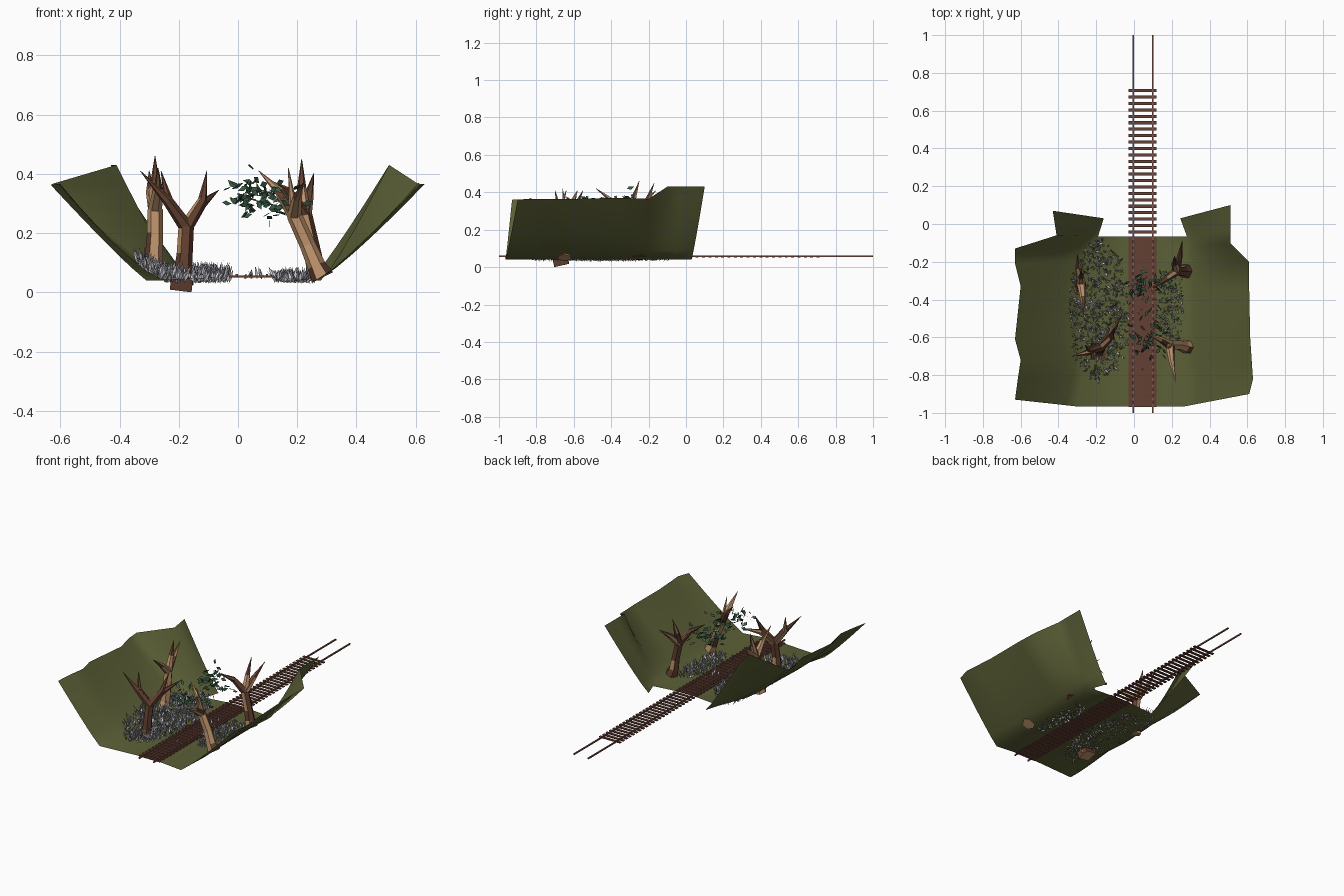
import bpy, bmesh, math, random
from mathutils import Vector, Matrix, Euler

if "Cube" in bpy.data.objects:
    bpy.data.objects.remove(bpy.data.objects["Cube"])

random.seed(4)


def material(name, rgb):
    m = bpy.data.materials.new(name)
    m.diffuse_color = (*rgb, 1)
    m.use_nodes = True
    m.node_tree.nodes["Principled BSDF"].inputs["Base Color"].default_value = m.diffuse_color
    return m


OLIVE = material("olive_ground", (0.107, 0.117, 0.037))
SOIL = material("red_brown_wood", (0.125, 0.050, 0.034))
RAIL = material("rail_brown", (0.22, 0.095, 0.068))
BARK = material("dark_bark", (0.125, 0.052, 0.030))
TAN = material("tan_bark", (0.50, 0.285, 0.145))
LEAF = material("leaf_green", (0.040, 0.100, 0.055))
LILAC = material("pale_lilac_grey", (0.62, 0.61, 0.70))
GREY = material("mid_grey", (0.36, 0.36, 0.38))


def finish(name, bm, mats, smooth=False):
    me = bpy.data.meshes.new(name)
    bm.to_mesh(me)
    bm.free()
    for m in mats:
        me.materials.append(m)
    for p in me.polygons:
        p.use_smooth = smooth
    ob = bpy.data.objects.new(name, me)
    bpy.context.collection.objects.link(ob)
    return ob


def box(bm, centre, size, rot=(0, 0, 0)):
    bmesh.ops.create_cube(bm, size=1, matrix=Matrix.Translation(centre)
                          @ Euler(rot).to_matrix().to_4x4() @ Matrix.Diagonal((*size, 1)))


# Valley sheet: one row per station, as (base x, base y, rim x, rim y, rim z, curve)
LEFT = [(-.31, -.965, -.63, -.93, .36, 1.08), (-.27, -.82, -.615, -.82, .365, 1.25),
        (-.25, -.72, -.60, -.72, .365, 1.3), (-.25, -.60, -.63, -.61, .36, 1.3),
        (-.25, -.35, -.60, -.33, .36, 1.3), (-.24, -.20, -.63, -.21, .36, 1.25),
        (-.21, -.12, -.63, -.13, .365, 1.2), (-.19, -.065, -.41, -.06, .43, 1.15), (-.16, .03, -.43, .07, .43, 1.1)]
RIGHT = [(.27, -.965, .61, -.90, .36, 1.1), (.27, -.82, .63, -.82, .365, 1.15), (.26, -.72, .625, -.75, .365, 1.2),
         (.26, -.60, .615, -.60, .365, 1.2), (.26, -.35, .61, -.35, .37, 1.2), (.27, -.20, .61, -.20, .365, 1.15),
         (.28, -.12, .51, -.10, .43, 1.15), (.28, -.065, .51, -.03, .43, 1.15), (.245, .03, .51, .10, .43, 1.1)]
STEPS = 6


def wall_row(s):
    xb, yb, xt, yt, zt, curve = s
    return [(xb + (xt - xb) * t, yb + (yt - yb) * t, .04 + (zt - .04) * t ** curve)
            for t in [i / STEPS for i in range(STEPS + 1)]]


bm = bmesh.new()
rows = []
for l, r in zip(LEFT, RIGHT):
    floor = [(-.03, l[1], .0515), (.12, r[1], .0515)]
    rows.append([bm.verts.new(p) for p in wall_row(l)[::-1] + floor + wall_row(r)])
for j in range(len(rows) - 1):
    a, b = rows[j], rows[j + 1]
    for i in range(len(a) - 1):
        if STEPS <= i <= STEPS + 2 and j == len(rows) - 2:
            continue                      # open gap between the two rear wings
        f = bm.faces.new((a[i], a[i + 1], b[i + 1], b[i]))
        f.material_index = 1 if i == STEPS + 1 else 0
for v in [v for v in bm.verts if not v.link_faces]:
    bm.verts.remove(v)
finish("valley_ground", bm, [OLIVE, SOIL], True)

# Railway track
bm = bmesh.new()
for i in range(50):
    box(bm, (.045, -.960 + i * .034, .0535), (.15, .016, .006))
finish("track_ties", bm, [SOIL])
bm = bmesh.new()
for x in (-.004, .098):
    box(bm, (x, 0, .057), (.008, 2, .008))
finish("track_rails", bm, [RAIL])


# Trees: six-sided tapering limbs
def limb(bm, pts, radii, sides=6):
    pts = [Vector(p) for p in pts]
    rings = []
    for i, (p, r) in enumerate(zip(pts, radii)):
        d = pts[min(i + 1, len(pts) - 1)] - pts[max(i - 1, 0)]
        u = d.cross(Vector((0, 1, .1))).normalized()
        w = d.cross(u).normalized()
        rings.append([bm.verts.new(p + r * (math.cos(a) * u + math.sin(a) * w))
                      for a in [2 * math.pi * k / sides for k in range(sides)]])
    for a, b in zip(rings, rings[1:]):
        for k in range(sides):
            bm.faces.new((a[k], a[(k + 1) % sides], b[(k + 1) % sides], b[k]))
    bm.faces.new(rings[0][::-1])
    bm.faces.new(rings[-1])


def tree(name, trunk, prongs, tan_share):
    bm = bmesh.new()
    limb(bm, trunk, (.040, .031, .027, .026))
    for p in prongs:
        limb(bm, [trunk[-1]] + p, [.024, .016, .001] if len(p) == 2 else [.018, .001])
    bmesh.ops.recalc_face_normals(bm, faces=bm.faces)
    for f in bm.faces:
        share = tan_share if f.calc_center_median().z < .38 else .4
        f.material_index = 1 if random.random() < share else 0
    finish(name, bm, [BARK, TAN])


tree("tree_rear_left",
     [(-.29, -.34, .055), (-.285, -.33, .10), (-.28, -.32, .2), (-.28, -.31, .28)],
     [[(-.28, -.28, .37), (-.28, -.25, .46)], [(-.295, -.23, .34), (-.30, -.16, .41)],
      [(-.27, -.39, .35), (-.27, -.48, .42)]], .9)
tree("tree_front_left",
     [(-.19, -.67, .03), (-.185, -.66, .07), (-.18, -.66, .13), (-.175, -.65, .22)],
     [[(-.24, -.68, .31), (-.33, -.70, .41)], [(-.235, -.67, .31), (-.26, -.64, .41)],
      [(-.12, -.60, .31), (-.105, -.55, .41)], [(-.12, -.58, .30), (-.065, -.48, .345)]], .18)
tree("tree_front_right",
     [(.285, -.65, .05), (.265, -.65, .09), (.235, -.64, .16), (.19, -.64, .26)],
     [[(.14, -.61, .34), (.07, -.58, .41)], [(.20, -.73, .32), (.22, -.84, .37)],
      [(.17, -.66, .42)]], .9)
tree("tree_rear_right",
     [(.275, -.25, .05), (.26, -.25, .09), (.25, -.25, .15), (.225, -.25, .26)],
     [[(.215, -.21, .35), (.215, -.17, .45)], [(.24, -.18, .33), (.255, -.09, .40)],
      [(.17, -.29, .34), (.10, -.34, .38)]], .18)

# Tilted root block sunk below the ground at the front left tree
bm = bmesh.new()
box(bm, (-.19, -.67, .035), (.074, .08, .045), (.22, .12, 0))
drop = min(v.co.z for v in bm.verts)
bmesh.ops.translate(bm, verts=bm.verts, vec=(0, 0, -drop))
for f in bm.faces:
    f.material_index = 1 if f.normal.z < -.5 else 0
finish("tree_root_block", bm, [BARK, TAN])


# Leaves and blades are pointed diamonds
def diamond(bm, base, along, width, mat=0):
    side = along.cross(Vector([random.uniform(-1, 1) for k in range(3)])).normalized()
    mid = base + along * .45
    f = bm.faces.new([bm.verts.new(p) for p in
                      (base, mid + side * width / 2, base + along, mid - side * width / 2)])
    f.material_index = mat


bm = bmesh.new()
for c in ((.065, -.34, .325), (.085, -.60, .325)):
    for i in range(55):
        p = Vector([c[k] + random.gauss(0, s) for k, s in enumerate((.055, .05, .032))])
        d = Vector((random.uniform(-1, 1), random.uniform(-1, 1), random.uniform(-.6, .6))).normalized()
        diamond(bm, p, d * random.uniform(.032, .05), .022)
finish("leaves", bm, [LEAF])


# Grass and flower blades in oval patches, rooted a little under the sheet
def blades(name, count, cx, cy, rx, ry, tall, sink=.016):
    bm = bmesh.new()
    for i in range(count):
        a, q = random.uniform(0, 2 * math.pi), math.sqrt(random.random())
        x, y = cx + rx * q * math.cos(a), cy + ry * q * math.sin(a)
        ground = .045 + .32 * (max(0, -.24 - x) / .37) ** 1.3
        d = Vector((random.gauss(0, .35), random.gauss(0, .35), 1)).normalized()
        diamond(bm, Vector((x, y, ground - random.uniform(0, sink))), d * random.uniform(.5, 1) * tall,
                .011, random.random() < .35)
    finish(name, bm, [LILAC, GREY])


blades("grass_left", 1000, -.185, -.46, .155, .37, .072)
blades("grass_right", 300, .19, -.45, .07, .21, .048)
blades("grass_track", 12, .06, -.5, .06, .3, .05, .002)
